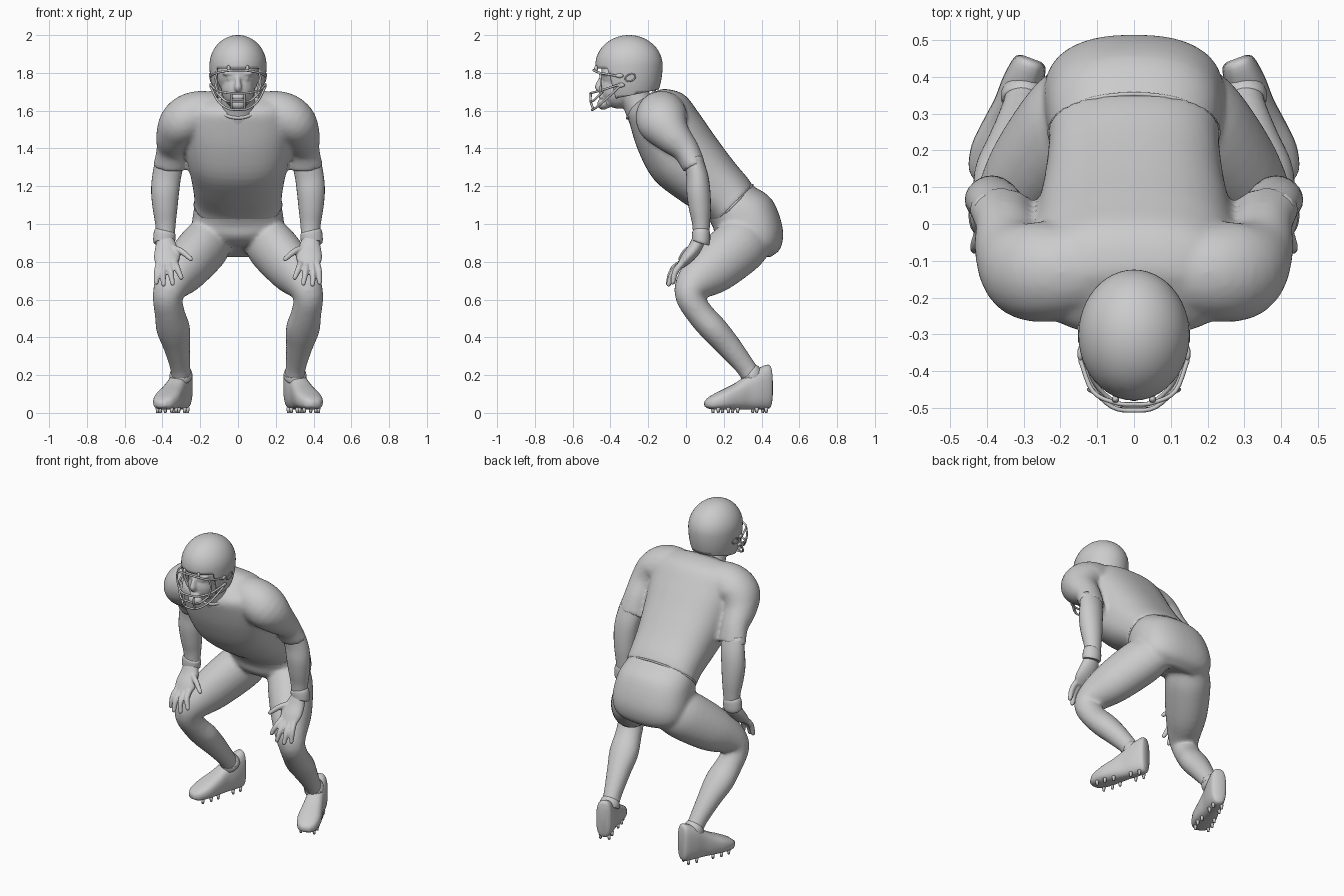
import bpy, bmesh
from math import sin, cos, pi, copysign
from mathutils import Vector, Matrix

if "Cube" in bpy.data.objects:
    bpy.data.objects.remove(bpy.data.objects["Cube"])

X, Y, Z = Vector((1, 0, 0)), Vector((0, 1, 0)), Vector((0, 0, 1))


def catmull(rows, n=4):
    """Smoothly interpolate rows of numbers."""
    rows = [Vector(r) for r in rows]
    p = [2 * rows[0] - rows[1]] + rows + [2 * rows[-1] - rows[-2]]
    out = []
    for i in range(1, len(p) - 2):
        a, b, c, d = p[i - 1:i + 3]
        for k in range(n):
            t = k / n
            out.append(0.5 * (2 * b + (c - a) * t + (2 * a - 5 * b + 4 * c - d) * t * t
                              + (3 * b - a - 3 * c + d) * t ** 3))
    return out + [rows[-1]]


def skin(bm, rings, power=2.0, segs=24):
    """Loft closed sections given as (centre, half axis, half axis)."""
    loops = []
    for c, u, v in rings:
        loop = []
        for k in range(segs):
            a = 2 * pi * k / segs
            ca, sa = (copysign(abs(f) ** (2 / power), f) for f in (cos(a), sin(a)))
            loop.append(bm.verts.new(c + u * ca + v * sa))
        loops.append(loop)
    for l0, l1 in zip(loops, loops[1:]):
        for k in range(segs):
            j = (k + 1) % segs
            bm.faces.new((l0[k], l0[j], l1[j], l1[k]))
    bm.faces.new(loops[0])
    bm.faces.new(loops[-1])


def tube(bm, rows, ref=X, sx=1, segs=24, power=2.0):
    """Limb: rows of x, y, z, half size along ref, other half size."""
    rows = catmull([(r[0] * sx, *r[1:]) for r in rows])
    pts = [Vector(r[:3]) for r in rows]
    rings = []
    for i, r in enumerate(rows):
        t = (pts[min(i + 1, len(pts) - 1)] - pts[max(i - 1, 0)]).normalized()
        u = (ref - t * ref.dot(t)).normalized()
        rings.append((pts[i], u * r[3], t.cross(u) * r[4]))
    skin(bm, rings, power, segs)


def slab(bm, rows, power=2.4):
    """Trunk: rows of front y, front z, back y, back z, half width."""
    rings = []
    for yf, zf, yb, zb, w in catmull(rows):
        f, b = Vector((0, yf, zf)), Vector((0, yb, zb))
        rings.append(((f + b) / 2, X * w, (b - f) / 2))
    skin(bm, rings, power, 40)


def ball(bm, c, r, segs=24):
    m = Matrix.Translation(c) @ Matrix.Diagonal((*r, 1))
    bmesh.ops.create_uvsphere(bm, u_segments=segs, v_segments=segs // 2, radius=1, matrix=m)


def finish(name, bm, voxel=0, smooth=0):
    bmesh.ops.recalc_face_normals(bm, faces=bm.faces)
    me = bpy.data.meshes.new(name)
    bm.to_mesh(me)
    bm.free()
    me.polygons.foreach_set("use_smooth", [True] * len(me.polygons))
    ob = bpy.data.objects.new(name, me)
    bpy.context.collection.objects.link(ob)
    if voxel:
        m = ob.modifiers.new("fuse", 'REMESH')
        m.mode, m.voxel_size, m.use_smooth_shade = 'VOXEL', voxel, True
        if smooth:
            s = ob.modifiers.new("soften", 'SMOOTH')
            s.factor, s.iterations = 0.5, smooth
    return ob


def wires(name, paths, depth, cyclic=False):
    cu = bpy.data.curves.new(name, 'CURVE')
    cu.dimensions, cu.bevel_depth, cu.bevel_resolution = '3D', depth, 2
    for path in paths:
        sp = cu.splines.new('POLY')
        sp.points.add(len(path) - 1)
        for q, p in zip(sp.points, path):
            q.co = (*p, 1)
        sp.use_cyclic_u, sp.use_smooth = cyclic, True
    ob = bpy.data.objects.new(name, cu)
    bpy.context.collection.objects.link(ob)


def oval(c, u, v, n=32):
    return [Vector(c) + Vector(u) * cos(2 * pi * k / n) + Vector(v) * sin(2 * pi * k / n) for k in range(n)]


# Jersey: leaning trunk with padded shoulders and short sleeves
bm = bmesh.new()
slab(bm, [(.15, .99, .355, 1.20, .235), (.10, 1.04, .325, 1.245, .232), (-.04, 1.13, .25, 1.335, .245),
          (-.17, 1.235, .15, 1.47, .27), (-.25, 1.38, .07, 1.585, .285), (-.295, 1.52, -.01, 1.685, .28),
          (-.305, 1.585, -.11, 1.715, .22), (-.28, 1.63, -.17, 1.70, .10)])
for sx in (1, -1):
    tube(bm, [(.10, -.12, 1.585, .12, .115), (.22, -.13, 1.575, .135, .128), (.295, -.12, 1.535, .135, .122),
              (.335, -.07, 1.465, .10, .10), (.35, 0, 1.39, .072, .082), (.362, .045, 1.30, .062, .088)], Y, sx)
finish("jersey", bm, .012, 6)

# Pants: pelvis, bent thighs and shins
bm = bmesh.new()
slab(bm, [(.10, 1.05, .31, 1.24, .20), (.14, .99, .35, 1.205, .225), (.155, .94, .455, 1.13, .24),
          (.19, .905, .512, .98, .245), (.24, .885, .50, .87, .22), (.29, .88, .44, .82, .15)])
for sx in (1, -1):
    tube(bm, [(.115, .36, .94, .105, .13), (.178, .28, .88, .13, .15), (.275, .15, .77, .122, .138),
              (.342, .05, .69, .098, .105), (.372, .02, .62, .08, .078), (.362, .07, .53, .08, .072),
              (.343, .145, .445, .09, .074), (.325, .225, .355, .072, .066), (.307, .31, .25, .055, .054),
              (.30, .35, .19, .053, .053)], X, sx)
finish("pants", bm, .012, 6)

# Waistband roll under the jersey hem
wires("waistband", [oval((0, .25, 1.10), (.230, 0, 0), (0, .103, .106), 40)], .006, True)

# Bare forearms and wrist bands
bm, band = bmesh.new(), bmesh.new()
for sx in (1, -1):
    tube(bm, [(.36, .04, 1.34, .05, .076), (.378, .06, 1.25, .058, .076), (.386, .066, 1.17, .063, .074),
              (.386, .074, 1.08, .058, .065), (.384, .08, 1.0, .047, .054), (.383, .08, .90, .04, .045)], Y, sx)
    tube(band, [(.385, .08, .965, .044, .052), (.388, .08, .95, .048, .058), (.391, .08, .91, .048, .058),
                (.391, .078, .90, .044, .052)], Y, sx)
finish("forearms", bm)
finish("wrist_bands", band)

# Hands spread on the knees: palm, four fingers, thumb
bm = bmesh.new()
digits = [((.415, -.015, .80), (.428, -.055, .75), (.432, -.07, .69)),
          ((.39, -.025, .79), (.397, -.07, .74), (.395, -.092, .68)),
          ((.362, -.025, .79), (.357, -.075, .745), (.346, -.095, .685)),
          ((.335, -.015, .80), (.322, -.065, .765), (.30, -.085, .715)),
          ((.35, .035, .875), (.30, .0, .855), (.25, -.03, .815))]
for sx in (1, -1):
    tube(bm, [(.387, .075, .93, .042, .036), (.38, .045, .87, .06, .036), (.377, .005, .82, .068, .032),
              (.377, -.03, .78, .055, .02)], X, sx)
    for a, b, c in digits:
        tube(bm, [(*a, .018, .018), (*b, .017, .017), (*c, .013, .013)], X, sx, 10)
        ball(bm, (c[0] * sx, c[1], c[2]), (.013,) * 3, 10)
finish("hands", bm, .006, 2)

# Shoes, lofted heel to toe, with cleats and ankle cuffs
bm, cleats, cuff = bmesh.new(), bmesh.new(), bmesh.new()
for sx in (1, -1):
    heel, toe = Vector((.278 * sx, .45, 0)), Vector((.408 * sx, .105, 0))
    side = Z.cross((toe - heel).normalized())
    rings = []
    for s, w, lo, hi in catmull([(0, .028, .05, .215), (.04, .046, .022, .255), (.2, .055, .018, .235),
                                 (.38, .056, .018, .195), (.55, .064, .018, .155), (.75, .07, .018, .12),
                                 (.92, .055, .02, .088), (1, .025, .032, .065)]):
        rings.append((heel.lerp(toe, s) + Z * (lo + hi) / 2, side * w, Z * (hi - lo) / 2))
    skin(bm, rings, 2.7)
    for s, w in ((.1, .026), (.25, .03), (.55, .038), (.7, .045), (.85, .04)):
        for k in (-1, 1):
            m = Matrix.Translation(heel.lerp(toe, s) + side * w * k + Z * .014)
            bmesh.ops.create_cone(cleats, cap_ends=True, segments=8, radius1=.007, radius2=.011, depth=.028, matrix=m)
    tube(cuff, [(.299, .355, .175, .056, .053), (.301, .35, .185, .06, .057), (.302, .345, .205, .06, .057),
                (.303, .335, .215, .055, .052)], X, sx)
finish("shoes", bm)
finish("cleats", cleats)
finish("ankle_cuffs", cuff)

# Head: skull, jaw, nose, brow, lips and neck
bm = bmesh.new()
ball(bm, (0, -.31, 1.80), (.115, .14, .14))
ball(bm, (0, -.355, 1.715), (.088, .098, .105))
ball(bm, (0, -.425, 1.64), (.04, .033, .03))
ball(bm, (0, -.448, 1.672), (.034, .014, .014))
tube(bm, [(0, -.435, 1.785, .012, .014), (0, -.455, 1.75, .015, .018), (0, -.462, 1.72, .02, .02),
          (0, -.44, 1.705, .012, .012)], X, 1, 12)
for sx in (1, -1):
    ball(bm, (.045 * sx, -.42, 1.797), (.04, .028, .012), 16)
    ball(bm, (.042 * sx, -.42, 1.77), (.018, .02, .012), 16)
tube(bm, [(0, -.30, 1.74, .088, .08), (0, -.26, 1.65, .09, .08), (0, -.21, 1.55, .11, .09)])
finish("head", bm, .008, 2)

# Collar
wires("collar", [oval((0, -.238, 1.632), (.11, 0, 0), (0, .072, .07))], .009, True)

# Helmet shell with face opening cut by planes
bm = bmesh.new()
bmesh.ops.create_uvsphere(bm, u_segments=48, v_segments=32, radius=1)
for v in bm.verts:
    x, y, z = v.co
    v.co = (.151 * x, -.302 + .178 * y, 1.84 + (.16 if z > 0 else .28) * z)
cuts = [(Vector((0, 0, 1.822)), Z), (Vector((0, -.415, 1.82)), Vector((0, .16, .045))),
        (Vector((0, -.13, 1.715)), Vector((0, -.05, .24)))]
for co, no in cuts:
    bmesh.ops.bisect_plane(bm, geom=bm.verts[:] + bm.edges[:] + bm.faces[:], plane_co=co, plane_no=no)
below = lambda f, k: (f.calc_center_median() - cuts[k][0]).dot(cuts[k][1]) < 0
bmesh.ops.delete(bm, geom=[f for f in bm.faces if below(f, 2) or (below(f, 0) and below(f, 1))], context='FACES')
shell = finish("helmet", bm)
sol = shell.modifiers.new("thickness", 'SOLIDIFY')
sol.thickness, sol.offset = .014, -1

# Helmet ear holes
wires("ear_holes", [oval((.146 * s, -.295, 1.775), (0, .026, .010), (.003 * s, -.006, .017)) for s in (1, -1)],
      .004, True)

# Face guard: wrapping bars mirrored across the middle, plus uprights
halves = [[(.146, -.37, 1.785), (.112, -.455, 1.80), (.05, -.486, 1.812), (0, -.490, 1.814)],
          [(.146, -.35, 1.74), (.115, -.44, 1.71), (.06, -.497, 1.695), (0, -.507, 1.692)],
          [(.115, -.44, 1.70), (.07, -.488, 1.655), (.03, -.503, 1.65), (0, -.505, 1.65)],
          [(.146, -.35, 1.73), (.105, -.435, 1.65), (.05, -.485, 1.61), (0, -.497, 1.605)]]
bars = [catmull(h + [(-x, y, z) for x, y, z in h[-2::-1]]) for h in halves]
for s in (1, -1):
    bars.append(catmull([(.036 * s, -.503, 1.694), (.036 * s, -.505, 1.65), (.036 * s, -.49, 1.607)]))
    bars.append(catmull([(.112 * s, -.455, 1.80), (.122 * s, -.45, 1.75), (.105 * s, -.455, 1.69)]))
wires("face_guard", bars, .006)

# Guard clips on the helmet brow and cheeks
bm = bmesh.new()
for s in (1, -1):
    for c, r in (((.05 * s, -.476, 1.823), (.01, .01, .018)), ((.146 * s, -.352, 1.785), (.008, .022, .012)),
                 ((.143 * s, -.345, 1.735), (.008, .022, .012))):
        ball(bm, c, r, 12)
finish("guard_clips", bm)

# Chin cup
bm = bmesh.new()
ball(bm, (0, -.437, 1.637), (.046, .032, .032))
finish("chin_cup", bm)
